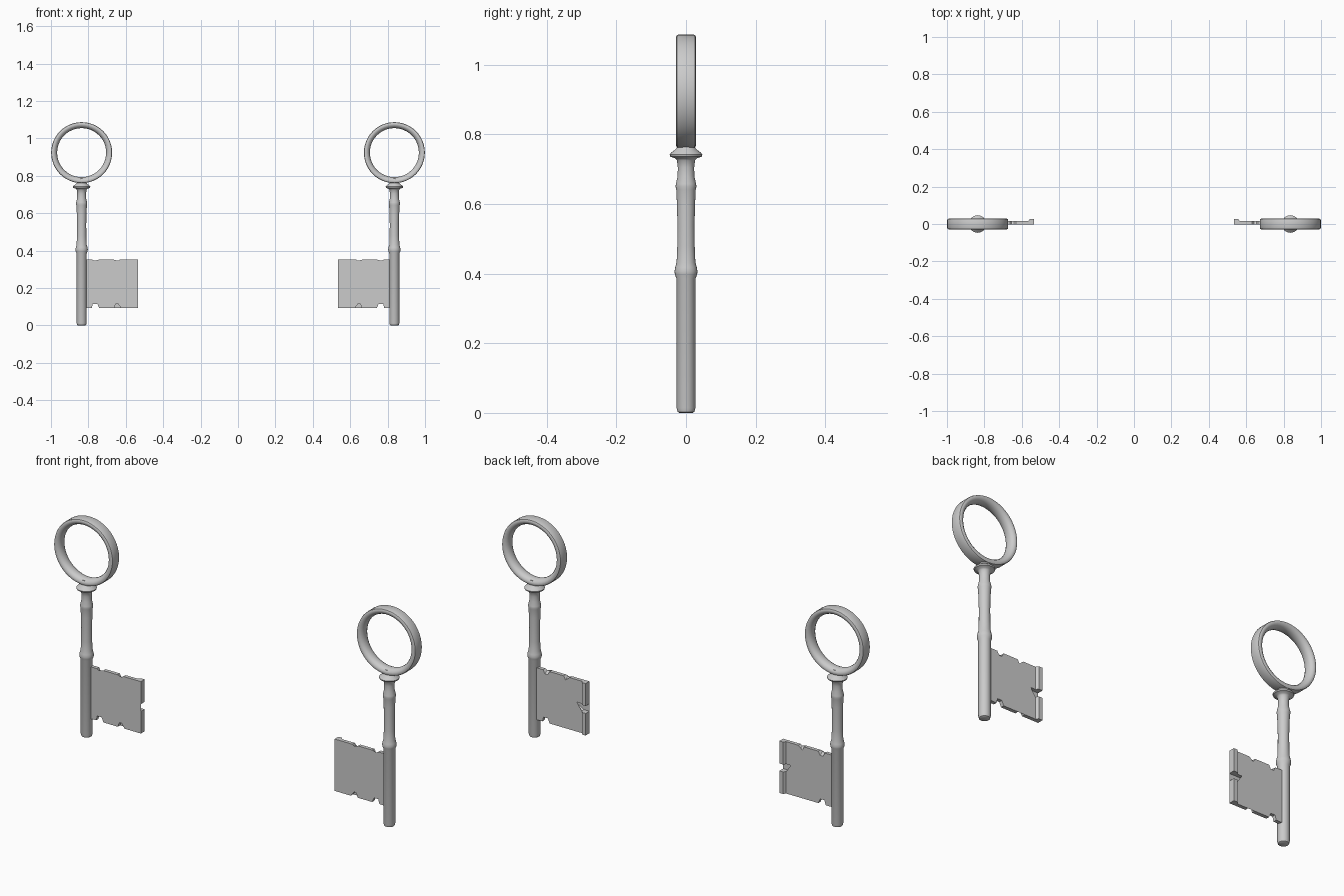
import bpy, bmesh, math

if "Cube" in bpy.data.objects:
    bpy.data.objects.remove(bpy.data.objects["Cube"])

KEY_X = -0.836   # axis of the left key; the right key is its mirror


def finish(name, bm, smooth=None):
    """Turn a bmesh into an object mirrored across x = 0."""
    bmesh.ops.recalc_face_normals(bm, faces=bm.faces)
    me = bpy.data.meshes.new(name)
    bm.to_mesh(me)
    bm.free()
    ob = bpy.data.objects.new(name, me)
    bpy.context.collection.objects.link(ob)
    mod = ob.modifiers.new("mirror", 'MIRROR')
    mod.use_mirror_merge = False
    if smooth:
        bpy.ops.object.select_all(action='DESELECT')
        ob.select_set(True)
        bpy.context.view_layer.objects.active = ob
        bpy.ops.object.shade_smooth_by_angle(angle=math.radians(smooth))
    return ob


def spin(name, profile, place, sides, closed):
    """Revolve a (radius, height) profile; place maps (r, h, angle) to a point."""
    bm = bmesh.new()
    rings = [[bm.verts.new(place(r, h, 2 * math.pi * i / sides)) for i in range(sides)]
             for r, h in profile]
    pairs = list(zip(rings, rings[1:]))
    if closed:
        pairs.append((rings[-1], rings[0]))
    else:
        bm.faces.new(rings[0])
        bm.faces.new(rings[-1])
    for a, b in pairs:
        for i in range(sides):
            j = (i + 1) % sides
            bm.faces.new((a[i], a[j], b[j], b[i]))
    return finish(name, bm, 40)


def loft(bm, front, back):
    """Solid between two matching outlines."""
    a = [bm.verts.new(p) for p in front]
    b = [bm.verts.new(p) for p in back]
    caps = [bm.faces.new(a), bm.faces.new(b)]
    for i in range(len(a)):
        j = (i + 1) % len(a)
        bm.faces.new((a[i], a[j], b[j], b[i]))
    bmesh.ops.triangulate(bm, faces=caps)


# turned shaft with middle bead, upper bead and collar
shaft = [(0.019, 0.0), (0.024, 0.003), (0.027, 0.014), (0.027, 0.385),
         (0.032, 0.397), (0.033, 0.407), (0.031, 0.418), (0.027, 0.432),
         (0.025, 0.48), (0.0245, 0.54), (0.026, 0.60), (0.028, 0.642),
         (0.030, 0.650), (0.029, 0.658), (0.024, 0.680), (0.0235, 0.705),
         (0.026, 0.725), (0.031, 0.731), (0.045, 0.736), (0.047, 0.742),
         (0.043, 0.747), (0.030, 0.757), (0.024, 0.765), (0.024, 0.785)]
spin("shaft", shaft,
     lambda r, h, a: (KEY_X + r * math.cos(a), r * math.sin(a), h), 24, False)

# ring-shaped bow with a flat rim and rounded inside
bow = [(0.163, -0.021), (0.163, 0.021), (0.161, 0.026), (0.155, 0.029),
       (0.147, 0.028), (0.138, 0.022), (0.133, 0.012), (0.131, 0.0),
       (0.133, -0.012), (0.138, -0.022), (0.147, -0.028), (0.155, -0.029), (0.161, -0.026)]
spin("bow", bow,
     lambda r, h, a: (KEY_X + r * math.cos(a), h, 0.924 + r * math.sin(a)), 48, True)


# notched bit plate, its slit and top notches running deeper on the back
TOP, LOW, END = 0.352, 0.093, -0.535


def bit_outline(y, tip, dip):
    pts = [(-0.825, LOW), (-0.782, LOW), (-0.776, 0.116), (-0.752, 0.116), (-0.742, LOW),
           (-0.662, LOW), (-0.654, 0.116), (-0.642, 0.116), (-0.624, LOW),
           (END, LOW), (END, 0.203), (-0.565, 0.203), (tip, 0.236), (tip, 0.240), (END, 0.240),
           (END, TOP), (-0.632, TOP), (-0.642, TOP - dip), (-0.654, TOP - dip), (-0.664, TOP),
           (-0.742, TOP), (-0.752, TOP - dip), (-0.768, TOP - dip), (-0.778, TOP),
           (-0.825, TOP)]
    return [(x, y, z) for x, z in pts]


bm = bmesh.new()
loft(bm, bit_outline(-0.002, -0.623, 0.006), bit_outline(0.016, -0.745, 0.018))
finish("bit", bm)

# raised lip on the end of the bit, split by the slit
bm = bmesh.new()
lip = [(-0.565, 0.014), (-0.556, 0.028), (END, 0.028), (END, 0.014)]
for z0, z1 in ((LOW, 0.203), (0.240, TOP)):
    loft(bm, [(x, y, z0) for x, y in lip], [(x, y, z1) for x, y in lip])
finish("bit_lip", bm)
